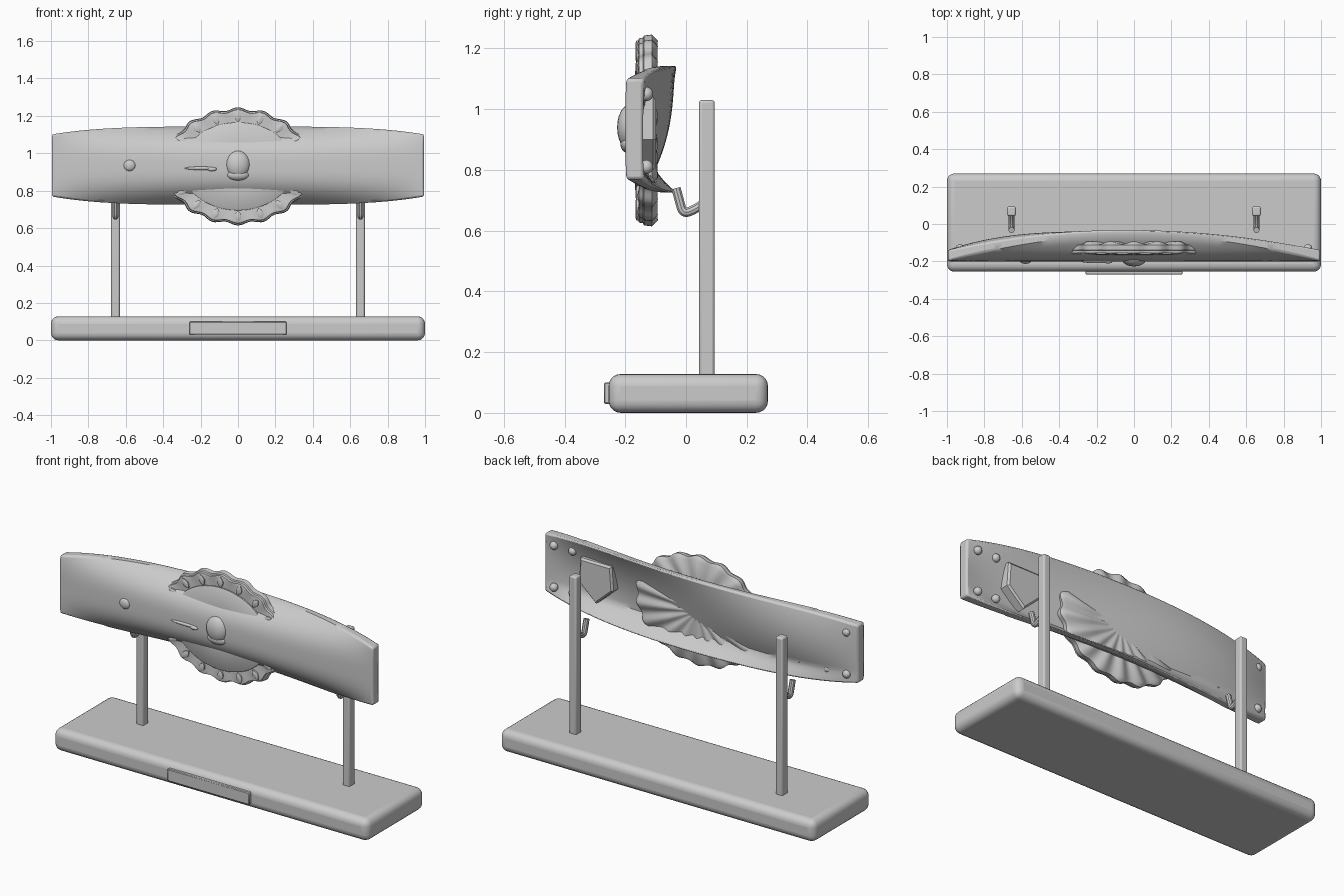
import bpy, bmesh, math
from mathutils import Vector

old = bpy.data.objects.get("Cube")
if old:
    bpy.data.objects.remove(old, do_unlink=True)

grey = bpy.data.materials.new("plain_grey")
grey.use_nodes = True
colour = (0.6, 0.6, 0.6, 1)
grey.diffuse_color = colour
grey.node_tree.nodes["Principled BSDF"].inputs["Base Color"].default_value = colour


def finish(name, bm, bevel=0, segments=3, angle=35):
    """Turn a bmesh into a named, shaded object with an optional bevel."""
    bmesh.ops.recalc_face_normals(bm, faces=bm.faces)
    mesh = bpy.data.meshes.new(name)
    bm.to_mesh(mesh)
    bm.free()
    obj = bpy.data.objects.new(name, mesh)
    bpy.context.collection.objects.link(obj)
    mesh.materials.append(grey)
    if bevel:
        mod = obj.modifiers.new("soft_edges", "BEVEL")
        mod.width, mod.segments = bevel, segments
        mod.limit_method = "ANGLE"
        mod.angle_limit = math.radians(50)
    shade(obj, angle)
    return obj


def shade(obj, angle=35):
    bpy.ops.object.select_all(action="DESELECT")
    obj.select_set(True)
    bpy.context.view_layer.objects.active = obj
    bpy.ops.object.shade_smooth_by_angle(angle=math.radians(angle))


def box(name, low, high, bevel=0, segments=3):
    low, high = Vector(low), Vector(high)
    bm = bmesh.new()
    bmesh.ops.create_cube(bm, size=1)
    for v in bm.verts:
        v.co = (low + high) / 2 + v.co * (high - low)
    return finish(name, bm, bevel, segments)


def ball(name, centre, size):
    bm = bmesh.new()
    bmesh.ops.create_uvsphere(bm, u_segments=20, v_segments=12, radius=1)
    for v in bm.verts:
        v.co = Vector(centre) + v.co * Vector(size)
    return finish(name, bm, angle=60)


def loft(name, loops, bevel=0, angle=35):
    """Bridge closed loops of points and cap both ends."""
    bm = bmesh.new()
    rings = [[bm.verts.new(p) for p in loop] for loop in loops]
    n = len(rings[0])
    for a, b in zip(rings, rings[1:]):
        for i in range(n):
            j = (i + 1) % n
            bm.faces.new((a[i], a[j], b[j], b[i]))
    bm.faces.new(rings[0])
    bm.faces.new(rings[-1])
    return finish(name, bm, bevel, 2, angle)


# Stand: base, name plate, posts and hooks
box("base", (-1, -0.255, 0), (1, 0.27, 0.128), 0.04, 5)
box("front_plate", (-0.26, -0.27, 0.03), (0.26, -0.24, 0.1), 0.004, 1)
for side, label in ((-1, "right"), (1, "left")):
    x = 0.655 * side
    box(label + "_post", (x - 0.023, 0.043, 0.12), (x + 0.023, 0.094, 1.03), 0.009)
    curve = bpy.data.curves.new(label + "_hook", "CURVE")
    curve.dimensions = "3D"
    curve.bevel_depth, curve.bevel_resolution = 0.016, 3
    curve.use_fill_caps = True
    spline = curve.splines.new("NURBS")
    path = [(0.06, 0.69), (0.03, 0.67), (-0.01, 0.655), (-0.022, 0.7), (-0.033, 0.74)]
    spline.points.add(len(path) - 1)
    for point, (y, z) in zip(spline.points, path):
        point.co = (x, y, z, 1)
    spline.use_endpoint_u = True
    spline.order_u = 3
    hook = bpy.data.objects.new(label + "_hook", curve)
    bpy.context.collection.objects.link(hook)
    curve.materials.append(grey)
    bpy.ops.object.select_all(action="DESELECT")
    hook.select_set(True)
    bpy.context.view_layer.objects.active = hook
    bpy.ops.object.convert(target="MESH")
    shade(hook)


# Curved panel: flat at the ends, rims swept backwards in the middle
def panel_point(x, u, back):
    bow, swell = 1 - x * x, 1 - x ** 4
    z_low, z_high = 0.77 - 0.045 * swell, 1.1 + 0.043 * swell
    if back:
        y = -0.14 + 0.11 * bow * (u + max(0, 1 - u / 0.18))
        y -= 0.44 * x * bow * u * (1 - u)
    else:
        y = -0.2 + 0.14 * bow * abs(2 * u - 1) ** 3
    return (x, y, z_low + (z_high - z_low) * u)


steps = [i / 20 for i in range(21)]
sections = []
for i in range(49):
    x = -0.995 + 1.99 * i / 48
    sections.append([panel_point(x, u, False) for u in steps]
                    + [panel_point(x, u, True) for u in reversed(steps)])
loft("curved_panel", sections, 0.01)


# Scalloped shell disc with radial ribs at the back
LOBES = 18
CENTRE_Z = 0.93


def oval(rx, rz, y, wave=0, rib=0):
    loop = []
    for i in range(LOBES * 10):
        a = math.tau * i / (LOBES * 10)
        w = math.cos(LOBES * a)
        k = 1 + wave * w
        loop.append((rx * k * math.sin(a), y + rib * w, CENTRE_Z - rz * k * math.cos(a)))
    return loop


shell = [oval(0.3, 0.24, -0.143), oval(0.37, 0.29, -0.145, 0.02, -0.003),
         oval(0.388, 0.305, -0.138, 0.025), oval(0.392, 0.308, -0.112, 0.025),
         oval(0.37, 0.29, -0.1, 0.02, 0.007), oval(0.2, 0.16, -0.1, 0, 0.006),
         oval(0.02, 0.016, -0.1)]
loft("shell_disc", shell, angle=50)
rim = [oval(0.28, 0.22, -0.15), oval(0.36, 0.282, -0.157, 0.02, -0.003),
       oval(0.378, 0.296, -0.155, 0.025), oval(0.38, 0.298, -0.142, 0.025),
       oval(0.28, 0.22, -0.142)]
loft("scalloped_rim", rim, angle=50)
face = [oval(0.3, 0.235, -0.14), oval(0.3, 0.235, -0.16), oval(0.292, 0.228, -0.165),
        oval(0.15, 0.12, -0.172)]
loft("inner_face", face)

# Leaf shaped studs around the rim
for i in range(LOBES):
    a = math.tau * i / LOBES
    centre = Vector((0.345 * math.sin(a), 0, CENTRE_Z - 0.267 * math.cos(a)))
    out = Vector((math.sin(a), 0, -math.cos(a)))
    across = Vector((out.z, 0, -out.x))
    loops = []
    for y, size in ((-0.15, 1), (-0.163, 1), (-0.167, 0.6)):
        loop = []
        for j in range(12):
            t = math.tau * j / 12
            p = out * 0.03 * math.cos(t) + across * 0.018 * math.sin(t) * abs(math.sin(t))
            loop.append(centre + p * size + Vector((0, y, 0)))
        loops.append(loop)
    loft("leaf_stud_%d" % (i + 1), loops)

# Front details: centre knob, pin and small stud
ball("centre_knob", (0, -0.185, 0.94), (0.066, 0.042, 0.075))
ball("knob_lip", (0, -0.19, 0.885), (0.06, 0.026, 0.03))
ball("pin", (-0.2, -0.2, 0.92), (0.085, 0.009, 0.009))
ball("pin_tip", (-0.14, -0.2, 0.915), (0.025, 0.011, 0.011))
ball("small_stud", (-0.58, -0.197, 0.935), (0.032, 0.016, 0.03))

# Back details: shield shaped pads and rivets
shield = [(-0.1, 0.11), (0.1, 0.11), (0.11, -0.03), (0, -0.13), (-0.11, -0.03)]
for side, label in ((-1, "right"), (1, "left")):
    loops = [[(side * 0.645 + px * k, y, 0.93 + pz * k) for px, pz in shield]
             for y, k in ((-0.16, 1), (-0.108, 1), (-0.098, 0.9))]
    loft(label + "_back_pad", loops)
    for x, z in ((0.93, 1.05), (0.81, 1.05), (0.93, 0.81), (0.81, 0.81)):
        ball("%s_rivet_%d_%d" % (label, x * 100, z * 100),
             (side * x, -0.13, z), (0.023, 0.022, 0.023))
